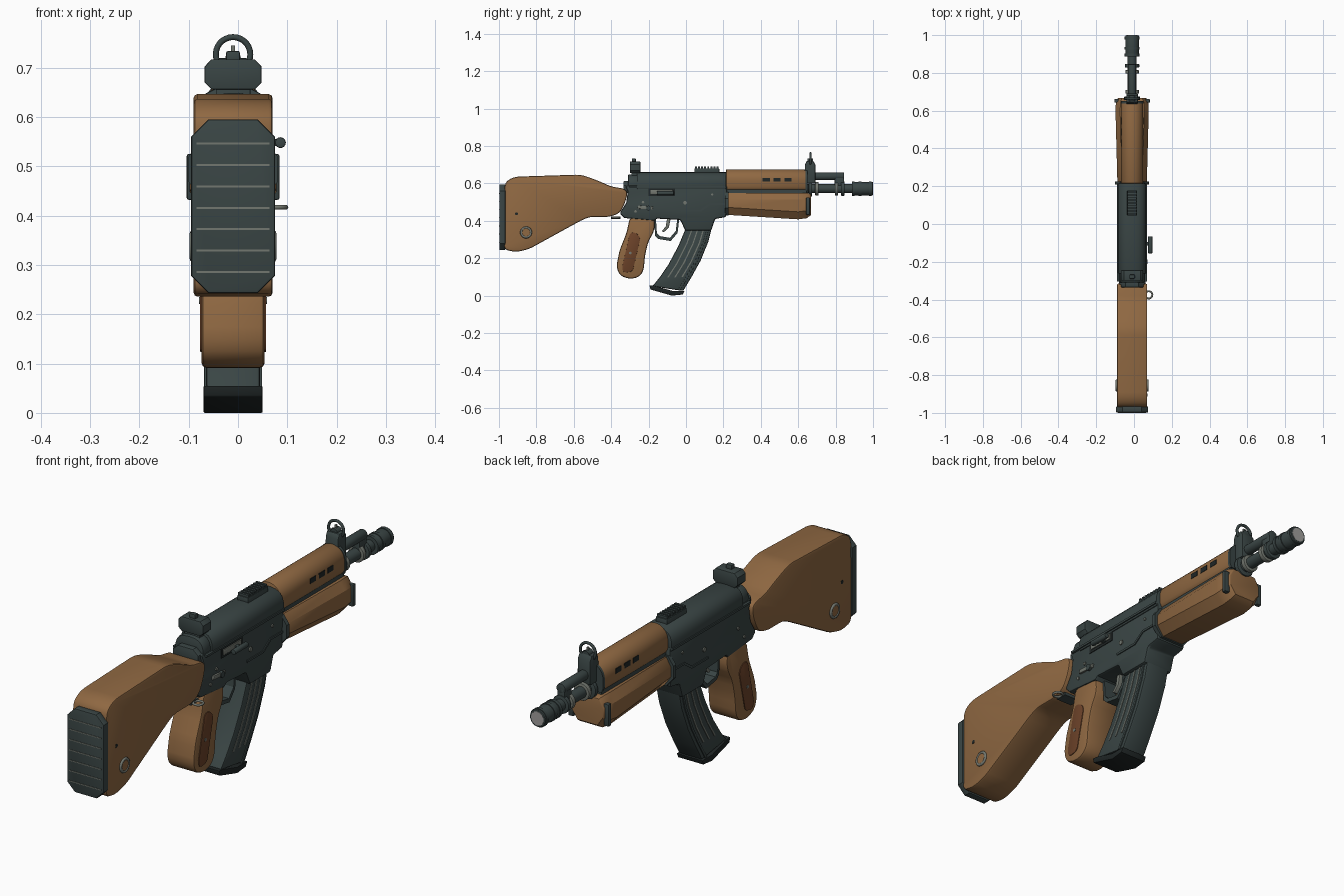
import bpy, bmesh, math
from mathutils import Vector, Matrix

CX = -0.01  # centre plane of the main body


def mat(name, r, g, b):
    m = bpy.data.materials.new(name)
    m.diffuse_color = (r, g, b, 1)
    return m


WOOD = mat("walnut wood", 0.275, 0.138, 0.054)
STEEL = mat("dark steel", 0.042, 0.060, 0.059)
BLACK = mat("black recess", 0.014, 0.019, 0.019)
LIGHT = mat("worn steel", 0.17, 0.185, 0.16)
PANEL = mat("red brown panel", 0.15, 0.055, 0.022)
BRIGHT = mat("bright bore", 0.36, 0.35, 0.34)


def finish(bm, name, m, bevel=0.0, limit=60):
    bmesh.ops.recalc_face_normals(bm, faces=bm.faces)
    if bevel:
        es = [e for e in bm.edges if e.calc_face_angle(0) > math.radians(limit)]
        bmesh.ops.bevel(bm, geom=es, offset=bevel, segments=2, profile=0.5,
                        affect='EDGES', clamp_overlap=True)
    me = bpy.data.meshes.new(name)
    bm.to_mesh(me)
    bm.free()
    me.materials.append(m)
    ob = bpy.data.objects.new(name, me)
    bpy.context.collection.objects.link(ob)
    bpy.ops.object.select_all(action='DESELECT')
    ob.select_set(True)
    bpy.context.view_layer.objects.active = ob
    bpy.ops.object.shade_smooth_by_angle(angle=math.radians(32))
    return ob


def loft(name, rings, m, bevel=0.0, limit=60):
    """Skin between equal-length rings of 3D points and cap both ends."""
    bm = bmesh.new()
    vs = [[bm.verts.new(p) for p in r] for r in rings]
    n = len(vs[0])
    for a, b in zip(vs, vs[1:]):
        for i in range(n):
            j = (i + 1) % n
            bm.faces.new((a[i], a[j], b[j], b[i]))
    bm.faces.new(vs[0])
    bm.faces.new(vs[-1])
    return finish(bm, name, m, bevel, limit)


def soften(pts, cut=0.014, times=2):
    """Round the corners of a closed outline."""
    for _ in range(times):
        out = []
        for i, p in enumerate(pts):
            p = Vector(p)
            for q in (Vector(pts[i - 1]), Vector(pts[(i + 1) % len(pts)])):
                d = q - p
                out.append(p + d.normalized() * min(cut, d.length * 0.25))
        pts, cut = out, cut * 0.4
    return pts


def side(name, yz, half, m, bevel=0.0, cx=CX):
    """Side outline (y, z) extruded across x."""
    return loft(name, [[(cx + s * half, p[0], p[1]) for p in yz] for s in (-1, 1)], m, bevel)


def along(name, xz, y0, y1, m, bevel=0.0):
    """Half cross-section (x, z), mirrored and extruded along y."""
    full = list(xz) + [(-x, z) for x, z in reversed(xz)]
    return loft(name, [[(CX + x, y, z) for x, z in full] for y in (y0, y1)], m, bevel)


def box(name, x, y, z, m, bevel=0.0):
    return side(name, [(y[0], z[0]), (y[1], z[0]), (y[1], z[1]), (y[0], z[1])],
                (x[1] - x[0]) / 2, m, bevel, CX + (x[0] + x[1]) / 2)


def rod(name, axis, centre, r, length, m, r2=None, seg=24, bevel=0.0):
    bm = bmesh.new()
    rot = Matrix.Rotation(math.pi / 2, 4, 'Y') if axis == 'X' else Matrix.Rotation(-math.pi / 2, 4, 'X')
    bmesh.ops.create_cone(bm, cap_ends=True, segments=seg, radius1=r, radius2=r2 or r, depth=length,
                          matrix=Matrix.Translation((CX + centre[0], centre[1], centre[2])) @ rot)
    return finish(bm, name, m, bevel)


def ring(name, centre, r, t, rot, m):
    bpy.ops.mesh.primitive_torus_add(major_radius=r, minor_radius=t, major_segments=28, minor_segments=8,
                                     location=(CX + centre[0], centre[1], centre[2]), rotation=rot)
    ob = bpy.context.object
    ob.name = name
    ob.data.materials.append(m)
    bpy.ops.object.shade_smooth_by_angle(angle=math.radians(50))


H = math.pi / 2

# --- shoulder stock and butt plate
stock = [(-0.97, 0.594), (-0.95, 0.62), (-0.91, 0.636), (-0.57, 0.647), (-0.53, 0.637), (-0.46, 0.61),
         (-0.40, 0.583), (-0.33, 0.572), (-0.312, 0.55), (-0.325, 0.497), (-0.355, 0.44), (-0.41, 0.421),
         (-0.515, 0.421), (-0.555, 0.405), (-0.837, 0.25), (-0.906, 0.233), (-0.972, 0.245)]
side("stock", soften(stock), 0.08, WOOD, 0.008)
along("butt_plate", [(0.05, 0.243), (0.085, 0.278), (0.085, 0.56), (0.05, 0.595)], -0.998, -0.966, STEEL, 0.005)
for i in range(7):
    z = 0.286 + i * 0.0433
    box("butt_rib", (-0.074, 0.074), (-1.0, -0.99), (z - 0.002, z + 0.002), LIGHT)
for s in (-1, 1):
    rod("stock_disc", 'X', (s * 0.078, -0.855, 0.338), 0.024, 0.014, WOOD)
    ring("stock_ring", (s * 0.082, -0.855, 0.338), 0.026, 0.006, (0, H, 0), LIGHT)
    rod("stock_hole", 'X', (s * 0.079, -0.906, 0.438), 0.008, 0.004, BLACK, seg=12)

# --- sling loop
ring("sling_loop", (0.088, -0.375, 0.417), 0.019, 0.005, (0, 0, 0), LIGHT)
box("sling_mount", (0.0, 0.072), (-0.40, -0.35), (0.411, 0.424), STEEL)

# --- receiver
lower = [(-0.325, 0.59), (-0.311, 0.555), (-0.32, 0.495), (-0.355, 0.44), (-0.33, 0.415), (-0.17, 0.40),
         (-0.155, 0.412), (-0.03, 0.405), (-0.004, 0.347), (0.135, 0.347), (0.155, 0.41), (0.215, 0.42),
         (0.22, 0.59)]
side("receiver", lower, 0.07, STEEL, 0.01)
cover = [(0.074, 0.57), (0.074, 0.612), (0.068, 0.632), (0.055, 0.648), (0.035, 0.658), (0.012, 0.661)]
along("top_cover", cover, -0.262, 0.215, STEEL, 0.004)
along("cover_tail", [(x * 0.88, 0.57 + (z - 0.57) * 0.86) for x, z in cover], -0.31, -0.25, STEEL, 0.006)
along("tail_collar", [(0.06, 0.55), (0.06, 0.59), (0.035, 0.612)], -0.335, -0.30, STEEL, 0.004)
for s in (-1, 1):
    side("receiver_strip", [(-0.305, 0.578), (0.214, 0.578), (0.214, 0.587), (-0.305, 0.587)], 0.005, STEEL,
         cx=CX + s * 0.074)
    side("well_rib", [(-0.03, 0.45), (0.08, 0.45), (0.13, 0.485), (0.21, 0.485), (0.21, 0.494),
                      (0.126, 0.494), (0.076, 0.459), (-0.03, 0.459)], 0.003, STEEL, cx=CX + s * 0.071)
    for y, z, r in ((-0.005, 0.497, 0.01), (-0.23, 0.50, 0.007), (0.14, 0.54, 0.006), (-0.27, 0.45, 0.007)):
        rod("receiver_pin", 'X', (s * 0.07, y, z), r, 0.01, LIGHT, seg=12)
box("ejection_port", (0.066, 0.073), (-0.20, -0.06), (0.532, 0.572), BLACK)
box("bolt", (0.066, 0.077), (-0.19, -0.07), (0.543, 0.566), LIGHT, 0.003)
box("charging_arm", (0.06, 0.09), (-0.115, -0.095), (0.541, 0.555), STEEL, 0.002)
rod("charging_handle", 'Y', (0.096, -0.11, 0.548), 0.011, 0.09, STEEL, seg=16, bevel=0.003)
side("selector_lever", [(-0.26, 0.465), (-0.18, 0.46), (-0.175, 0.475), (-0.255, 0.482)], 0.005, LIGHT, 0.002, CX + 0.073)
rod("selector_pivot", 'X', (0.072, -0.20, 0.468), 0.013, 0.018, STEEL, seg=16)

# --- top rail
box("rail", (-0.026, 0.026), (0.045, 0.178), (0.65, 0.680), STEEL, 0.003)
for i in range(8):
    y = 0.048 + i * 0.0165
    box("rail_tooth", (-0.024, 0.024), (y, y + 0.010), (0.678, 0.69), STEEL)

# --- rear sight
box("rear_sight_stem", (-0.035, 0.035), (-0.292, -0.255), (0.61, 0.675), STEEL, 0.003)
along("rear_sight", [(0.044, 0.656), (0.058, 0.67), (0.058, 0.702), (0.044, 0.717)], -0.30, -0.244, STEEL, 0.003)
box("rear_sight_leaf", (-0.014, 0.014), (-0.29, -0.268), (0.71, 0.734), STEEL, 0.004)

# --- pistol grip
grip = [(-0.30, 0.42), (-0.17, 0.42), (-0.168, 0.35), (-0.203, 0.285), (-0.22, 0.21), (-0.226, 0.135),
        (-0.25, 0.10), (-0.30, 0.088), (-0.355, 0.108), (-0.372, 0.155), (-0.356, 0.24), (-0.318, 0.335)]
side("grip", soften(grip), 0.064, WOOD, 0.01)
panel = [(-0.30, 0.335), (-0.27, 0.338), (-0.243, 0.31), (-0.285, 0.13), (-0.33, 0.122), (-0.343, 0.145)]
for s in (-1, 1):
    side("grip_panel", soften(panel, 0.01, 1), 0.003, PANEL, 0.001, CX + s * 0.064)
    rod("grip_screw", 'X', (s * 0.066, -0.298, 0.228), 0.007, 0.006, LIGHT, seg=12)

# --- trigger and guard
loop = [(-0.172, 0.42), (-0.165, 0.32), (-0.148, 0.303), (-0.082, 0.292), (-0.045, 0.335), (-0.035, 0.42)]
mid = Vector((-0.105, 0.40))
side("trigger_guard", loop + [mid + (Vector(p) - mid) * 0.84 for p in reversed(loop)], 0.028, STEEL)
side("trigger", [(-0.10, 0.42), (-0.108, 0.37), (-0.13, 0.345), (-0.118, 0.34), (-0.092, 0.365), (-0.08, 0.42)],
     0.014, LIGHT, 0.002)

# --- curved magazine
back = [(0.016, 0.40), (-0.003, 0.356), (-0.04, 0.267), (-0.094, 0.166), (-0.142, 0.096), (-0.18, 0.05)]
fore = [(0.15, 0.42), (0.142, 0.38), (0.12, 0.29), (0.078, 0.187), (0.03, 0.10), (-0.015, 0.025)]


def strip(t):
    return [Vector(a).lerp(Vector(b), t) for a, b in zip(back, fore)]


side("magazine", back + fore[::-1], 0.055, STEEL, 0.008)
for t in (0.24, 0.46, 0.68):
    side("magazine_rib", strip(t)[1:-1] + strip(t + 0.045)[-2:0:-1], 0.0575, LIGHT)
side("magazine_spine", strip(0.82)[1:] + strip(0.9)[:0:-1], 0.059, STEEL, 0.002)
side("magazine_base", [(-0.195, 0.055), (-0.19, 0.033), (-0.075, 0.0), (-0.018, 0.006), (-0.008, 0.026),
                       (-0.075, 0.026), (-0.175, 0.054)], 0.06, BLACK, 0.003)

# --- upper handguard with vent slots
tube = [(0.058 * math.cos(math.radians(a)), 0.618 + 0.058 * math.sin(math.radians(a))) for a in range(0, 90, 12)]
along("upper_handguard", [(0.05, 0.566), (0.058, 0.58)] + tube, 0.215, 0.64, WOOD, 0.003)
along("upper_guard_cap", [(0.052, 0.56), (0.06, 0.58)] + [(x * 1.03, z + 0.001) for x, z in tube], 0.638, 0.65, STEEL)
for i in range(3):
    y = 0.41 + i * 0.058
    box("vent_slot", (-0.0595, 0.0595), (y, y + 0.038), (0.609, 0.63), BLACK)
box("guard_core", (-0.05, 0.05), (0.20, 0.645), (0.53, 0.59), STEEL)


# --- lower handguard
def oct_ring(y, w, z0, z1):
    half = [(w * 0.62, z0), (w, z0 + 0.04), (w, z1 - 0.035), (w * 0.72, z1)]
    return [(CX + x, y, z) for x, z in half + [(-x, z) for x, z in half[::-1]]]


loft("lower_handguard", [oct_ring(0.22, 0.078, 0.432, 0.55), oct_ring(0.60, 0.088, 0.408, 0.55),
                         oct_ring(0.645, 0.086, 0.414, 0.55), oct_ring(0.668, 0.074, 0.43, 0.542)],
     WOOD, 0.003)
loft("rear_guard_band", [oct_ring(y, 0.09, 0.428, 0.555) for y in (0.208, 0.226)], STEEL)
for s in (-1, 1):
    box("front_guard_band", sorted((s * 0.07, s * 0.094)), (0.642, 0.662), (0.432, 0.525), STEEL, 0.004)

# --- barrel, gas tube and muzzle
rod("barrel", 'Y', (0, 0.77, 0.572), 0.024, 0.28, STEEL)
rod("gas_tube", 'Y', (0, 0.745, 0.638), 0.021, 0.20, STEEL, seg=20, bevel=0.003)
box("gas_block", (-0.018, 0.018), (0.795, 0.845), (0.575, 0.64), STEEL, 0.004)
for y, r, m in ((0.665, 0.042, STEEL), (0.70, 0.036, LIGHT), (0.805, 0.036, LIGHT), (0.838, 0.038, STEEL)):
    rod("barrel_collar", 'Y', (0, y, 0.572), r, 0.018, m, bevel=0.002)
rod("muzzle_device", 'Y', (0, 0.945, 0.572), 0.036, 0.108, STEEL, bevel=0.003)
for y in (0.895, 0.93, 0.985):
    rod("muzzle_band", 'Y', (0, y, 0.572), 0.039, 0.014, STEEL)
rod("muzzle_face", 'Y', (0, 0.997, 0.572), 0.029, 0.006, BRIGHT)

# --- front sight
side("front_sight_block", [(0.632, 0.60), (0.692, 0.60), (0.692, 0.70), (0.68, 0.72), (0.645, 0.72), (0.636, 0.70)],
     0.03, STEEL, 0.005)
ring("front_sight_ring", (0, 0.665, 0.727), 0.035, 0.006, (H, 0, 0), STEEL)
rod("front_sight_base", 'Y', (0, 0.665, 0.718), 0.016, 0.03, STEEL, seg=16)
box("front_sight_post", (-0.004, 0.004), (0.661, 0.669), (0.72, 0.745), LIGHT)
